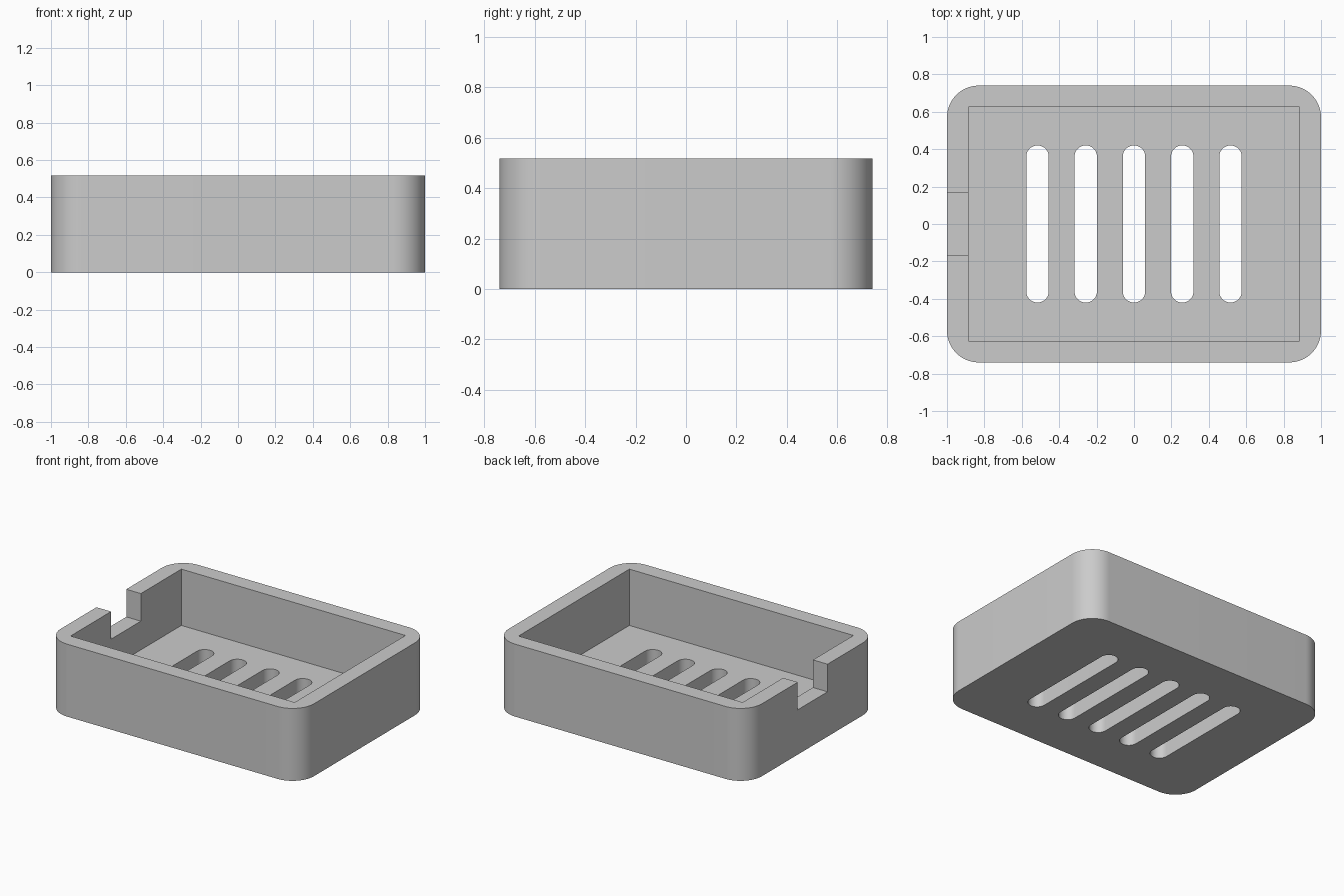
import bpy
import bmesh
from math import cos, sin, pi, radians

cube = bpy.data.objects.get("Cube")
if cube:
    bpy.data.objects.remove(cube, do_unlink=True)

LENGTH, DEPTH, HEIGHT = 2.0, 1.48, 0.517
WALL = 0.115
CORNER = 0.17
SLOT_WIDTH, SLOT_LENGTH, SLOT_PITCH = 0.12, 0.84, 0.258
NOTCH_WIDTH, NOTCH_DEPTH = 0.336, 0.197

grey = bpy.data.materials.new("plain grey")
grey.use_nodes = True
colour = (0.6, 0.6, 0.6, 1)
grey.diffuse_color = colour
grey.node_tree.nodes["Principled BSDF"].inputs["Base Color"].default_value = colour


def outline(cx, cy, sx, sy, radius, steps=20):
    """Counter-clockwise rectangle outline, with rounded corners if radius > 0."""
    points = []
    for corner, (ux, uy) in enumerate([(1, 1), (-1, 1), (-1, -1), (1, -1)]):
        ax = cx + ux * (sx / 2 - radius)
        ay = cy + uy * (sy / 2 - radius)
        count = steps if radius else 0
        for i in range(count + 1):
            a = (corner + (i / count if count else 0)) * pi / 2
            points.append((ax + radius * cos(a), ay + radius * sin(a)))
    return points


def prism(name, points, z0, z1):
    """Extrude an outline from z0 up to z1."""
    bm = bmesh.new()
    base = bm.faces.new([bm.verts.new((x, y, z0)) for x, y in points])
    result = bmesh.ops.extrude_face_region(bm, geom=[base], use_keep_orig=True)
    top = [v for v in result["geom"] if isinstance(v, bmesh.types.BMVert)]
    bmesh.ops.translate(bm, vec=(0, 0, z1 - z0), verts=top)
    bmesh.ops.remove_doubles(bm, verts=bm.verts, dist=1e-5)
    bmesh.ops.recalc_face_normals(bm, faces=bm.faces)
    mesh = bpy.data.meshes.new(name)
    bm.to_mesh(mesh)
    bm.free()
    mesh.materials.append(grey)
    obj = bpy.data.objects.new(name, mesh)
    bpy.context.collection.objects.link(obj)
    return obj


# Rounded outer body
tray = prism("tray", outline(0, 0, LENGTH, DEPTH, CORNER), 0, HEIGHT)

# Square-cornered cavity
cutters = [prism("cavity_cutter",
                 outline(0, 0, LENGTH - 2 * WALL, DEPTH - 2 * WALL, 0),
                 WALL, HEIGHT + 0.1)]

# Notch through the rim of the right wall
cutters.append(prism("notch_cutter",
                     outline(-LENGTH / 2, 0, 3 * WALL, NOTCH_WIDTH, 0),
                     HEIGHT - NOTCH_DEPTH, HEIGHT + 0.1))

# Row of round-ended drain slots through the floor
for i in range(-2, 3):
    cutters.append(prism("slot_cutter",
                         outline(i * SLOT_PITCH, 0, SLOT_WIDTH, SLOT_LENGTH,
                                 SLOT_WIDTH / 2, 12),
                         -0.1, WALL + 0.1))

# Cut the body, then discard the cutters
bpy.ops.object.select_all(action="DESELECT")
tray.select_set(True)
bpy.context.view_layer.objects.active = tray
for cutter in cutters:
    cutter.hide_render = True
    mod = tray.modifiers.new(cutter.name, "BOOLEAN")
    mod.operation = "DIFFERENCE"
    mod.solver = "EXACT"
    mod.object = cutter
    bpy.ops.object.modifier_apply(modifier=mod.name)
    bpy.data.objects.remove(cutter, do_unlink=True)

bpy.ops.object.shade_smooth_by_angle(angle=radians(30))
